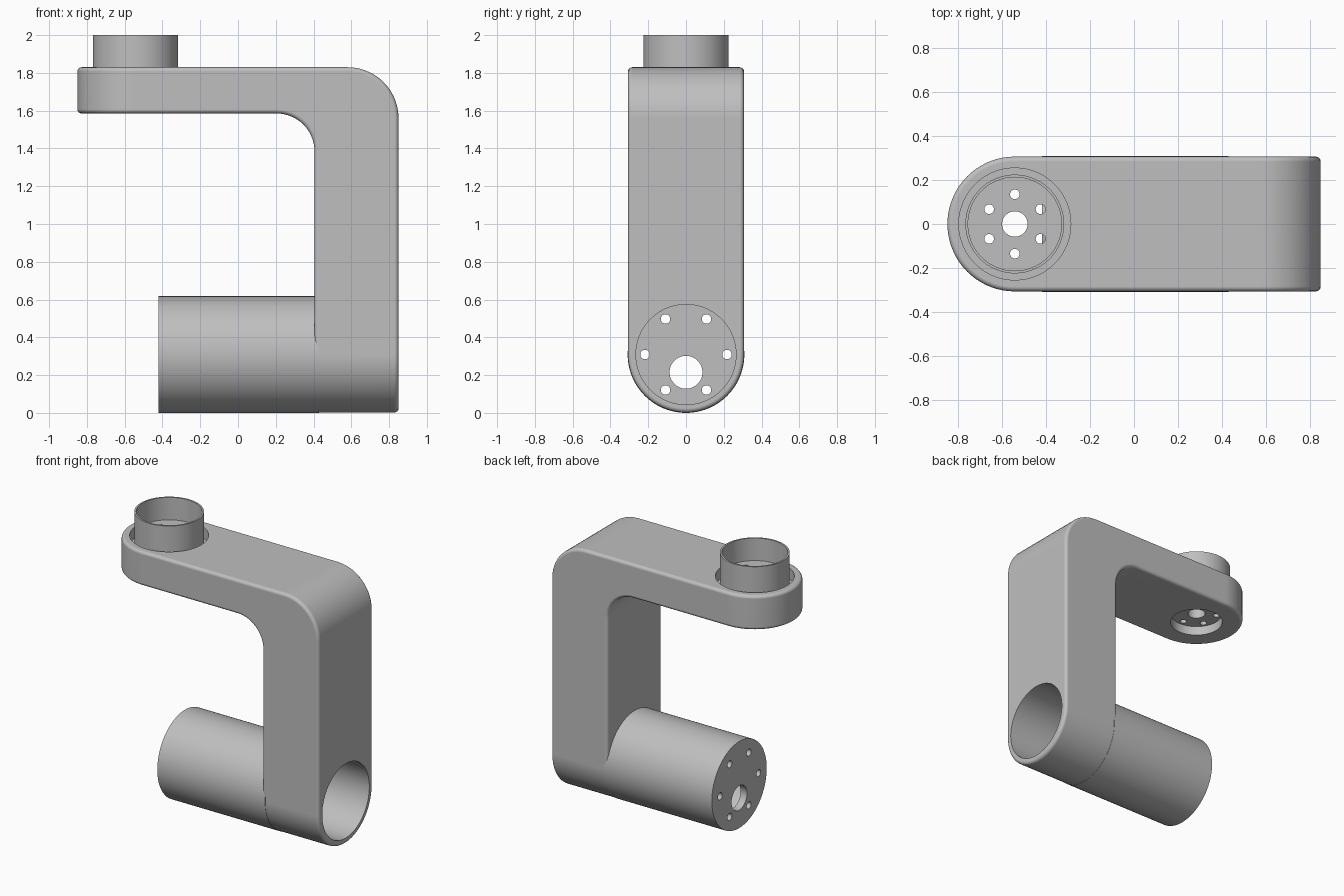
import bpy, bmesh
from math import sin, cos, pi, radians, sqrt
from mathutils import Matrix, Vector

if "Cube" in bpy.data.objects:
    bpy.data.objects.remove(bpy.data.objects["Cube"], do_unlink=True)

GREY = (0.52, 0.52, 0.52, 1)
mat = bpy.data.materials.new("plain_grey")
mat.use_nodes = True
mat.diffuse_color = GREY
mat.node_tree.nodes["Principled BSDF"].inputs["Base Color"].default_value = GREY

R = 0.307                      # half width of the arm
HUB_X, HUB_Z = -0.543, 0.309   # collar axis and barrel axis


def add_object(name, bm):
    bmesh.ops.recalc_face_normals(bm, faces=bm.faces[:])
    mesh = bpy.data.meshes.new(name)
    bm.to_mesh(mesh)
    bm.free()
    mesh.materials.append(mat)
    obj = bpy.data.objects.new(name, mesh)
    bpy.context.collection.objects.link(obj)
    return obj


def rod(name, r, start, end, axis, centre, sides=96):
    """Cylinder along x (centre is y, z) or along z (centre is x, y)."""
    mid, (a, b) = (start + end) / 2, centre
    if axis == "x":
        m = Matrix.Translation(Vector((mid, a, b))) @ Matrix.Rotation(pi / 2, 4, "Y")
    else:
        m = Matrix.Translation(Vector((a, b, mid)))
    bm = bmesh.new()
    bmesh.ops.create_cone(bm, cap_ends=True, segments=sides, radius1=r, radius2=r,
                          depth=end - start, matrix=m)
    return add_object(name, bm)


def apply_modifier(obj, mod):
    bpy.ops.object.select_all(action="DESELECT")
    bpy.context.view_layer.objects.active = obj
    obj.select_set(True)
    bpy.ops.object.modifier_apply(modifier=mod.name)


def cut(targets, *args, **kw):
    cutter = rod("cutter", *args, **kw)
    cutter.hide_render = True
    for obj in targets:
        mod = obj.modifiers.new("cut", "BOOLEAN")
        mod.operation, mod.solver, mod.object = "DIFFERENCE", "EXACT", cutter
        apply_modifier(obj, mod)
    bpy.data.objects.remove(cutter, do_unlink=True)


def arc(cx, cz, r, a0, a1, n=14):
    angles = [radians(a0 + (a1 - a0) * i / n) for i in range(n + 1)]
    return [(cx + r * cos(a), cz + r * sin(a)) for a in angles]


# Bent arm: side outline swept across the width, with both ends rounded
bm = bmesh.new()
STRIPS = 36
loops = []
for i in range(STRIPS + 1):
    y = -R * cos(pi * i / STRIPS)
    s = sqrt(max(R * R - y * y, 0))
    outline = [(HUB_X - s, 1.83)] + arc(0.58, 1.56, 0.27, 90, 0)
    outline += [(0.85, HUB_Z - s), (0.405, HUB_Z - s)]
    outline += arc(0.205, 1.385, 0.2, 0, 90) + [(HUB_X - s, 1.585)]
    loops.append([bm.verts.new((x, y, z)) for x, z in outline])
for a, b in zip(loops, loops[1:]):
    for k in range(len(a)):
        j = (k + 1) % len(a)
        bm.faces.new((a[k], a[j], b[j], b[k]))
bm.faces.new(loops[0])
bm.faces.new(loops[-1])
bmesh.ops.recalc_face_normals(bm, faces=bm.faces[:])
bmesh.ops.dissolve_limit(bm, angle_limit=radians(1), verts=bm.verts[:], edges=bm.edges[:])
arm = add_object("bent_arm", bm)
bev = arm.modifiers.new("soft_edges", "BEVEL")
bev.width, bev.segments, bev.limit_method = 0.022, 4, "ANGLE"
bev.angle_limit = radians(40)
bev.use_clamp_overlap = False
apply_modifier(arm, bev)

# Barrel at the foot, and collar on the upper end
barrel = rod("barrel", 0.309, -0.42, 0.43, "x", (0, HUB_Z))
collar = rod("collar", 0.225, 1.72, 2.0, "z", (HUB_X, 0))

# Barrel bore, offset shaft hole and bolt ring
cut([arm, barrel], 0.265, -0.37, 1.2, "x", (0, HUB_Z))
cut([barrel], 0.087, -0.6, -0.2, "x", (0, 0.215), sides=48)
for i in range(6):
    a = i * pi / 3
    cut([barrel], 0.025, -0.6, -0.2, "x",
        (0.217 * cos(a), HUB_Z + 0.217 * sin(a)), sides=24)

# Groove around the collar, its cup, and the recess underneath
hub = (HUB_X, 0)
cut([arm], 0.255, 1.75, 2.2, "z", hub)
cut([collar], 0.213, 1.84, 2.2, "z", hub)
cut([arm], 0.172, 1.4, 1.65, "z", hub)

# Shaft hole and bolt ring through the collar floor
cut([arm, collar], 0.058, 1.3, 2.3, "z", hub, sides=48)
for i in range(6):
    a = pi / 6 + i * pi / 3
    cut([arm, collar], 0.022, 1.3, 2.3, "z",
        (HUB_X + 0.135 * cos(a), 0.135 * sin(a)), sides=24)

# Smooth shading with crisp edges
for obj in (arm, barrel, collar):
    bpy.ops.object.select_all(action="DESELECT")
    bpy.context.view_layer.objects.active = obj
    obj.select_set(True)
    bpy.ops.object.shade_smooth_by_angle(angle=radians(32))
    obj.modifiers.new("even_shading", "WEIGHTED_NORMAL").keep_sharp = True
